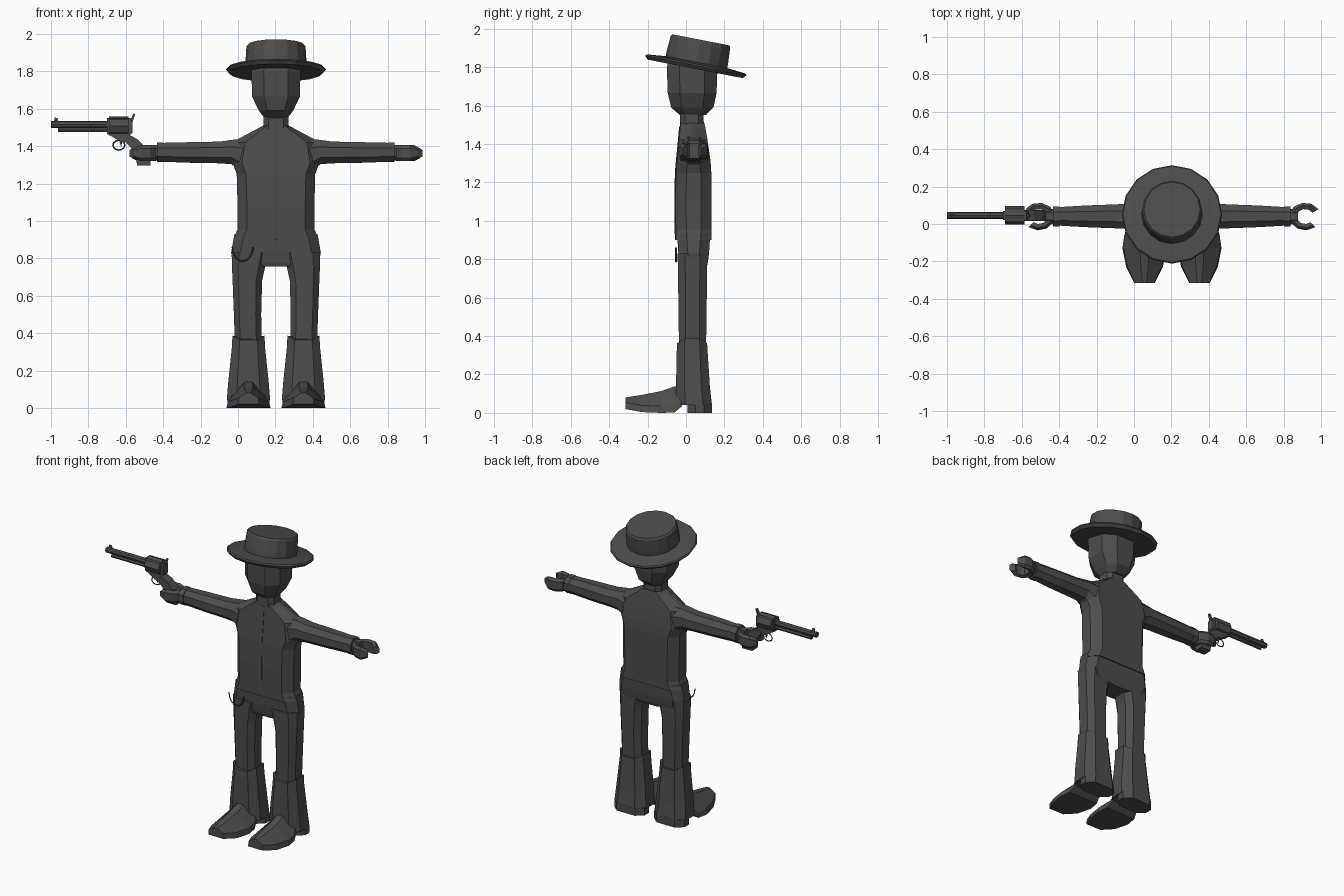
import bpy, bmesh, math
from mathutils import Matrix, Vector

if "Cube" in bpy.data.objects:
    bpy.data.objects.remove(bpy.data.objects["Cube"])

charcoal = bpy.data.materials.new("charcoal_grey")
charcoal.diffuse_color = (0.078, 0.074, 0.070, 1)
charcoal.use_nodes = True
charcoal.node_tree.nodes["Principled BSDF"].inputs["Base Color"].default_value = charcoal.diffuse_color
CX = 0.203   # centre line of the figure


def finish(name, bm):
    bmesh.ops.recalc_face_normals(bm, faces=bm.faces)
    me = bpy.data.meshes.new(name)
    bm.to_mesh(me)
    bm.free()
    me.materials.append(charcoal)
    ob = bpy.data.objects.new(name, me)
    bpy.context.collection.objects.link(ob)
    return ob


def loft(name, rings):
    """Skin a list of closed point rings and cap both ends."""
    bm = bmesh.new()
    vs = [[bm.verts.new(p) for p in r] for r in rings]
    n = len(vs[0])
    for a, b in zip(vs, vs[1:]):
        for i in range(n):
            j = (i + 1) % n
            bm.faces.new((a[i], a[j], b[j], b[i]))
    bm.faces.new(vs[0])
    bm.faces.new(vs[-1])
    return finish(name, bm)


def octagon(hu, hv, cu, cv):
    """Chamfered rectangle, cu and cv are the chamfer sizes."""
    return [(hu, -hv + cv), (hu, hv - cv), (hu - cu, hv), (-hu + cu, hv),
            (-hu, hv - cv), (-hu, -hv + cv), (-hu + cu, -hv), (hu - cu, -hv)]


def ring_z(x, y, z, hx, hy, cx, cy):
    return [(x + u, y + v, z) for u, v in octagon(hx, hy, cx, cy)]


def ring_x(x, y, z, hy, hz):
    return [(x, y + u, z + v) for u, v in octagon(hy, hz, hy * .55, hz * .55)]


def prism(name, outline, y, half):
    """Extrude an x-z outline through y."""
    return loft(name, [[(x, y + d, z) for x, z in outline] for d in (-half, half)])


def rod(name, x0, x1, y, z, r, sides):
    ring = [(r * math.cos(2 * math.pi * i / sides), r * math.sin(2 * math.pi * i / sides))
            for i in range(sides)]
    return loft(name, [[(x, y + u, z + v) for u, v in ring] for x in (x0, x1)])


def wire(name, pts, radius, cyclic=False):
    cu = bpy.data.curves.new(name, 'CURVE')
    cu.dimensions = '3D'
    cu.bevel_depth = radius
    cu.bevel_resolution = 0
    sp = cu.splines.new('POLY')
    sp.points.add(len(pts) - 1)
    for p, q in zip(sp.points, pts):
        p.co = (*q, 1)
    sp.use_cyclic_u = cyclic
    cu.materials.append(charcoal)
    ob = bpy.data.objects.new(name, cu)
    bpy.context.collection.objects.link(ob)


# Jacket: z, half width, y front, y back
coat = [(.90, .228, -.052, .132), (.955, .206, -.053, .132), (1.10, .206, -.055, .133),
        (1.25, .210, -.052, .132), (1.31, .232, -.047, .128), (1.42, .236, -.036, .112),
        (1.49, .105, -.030, .100), (1.51, .068, -.028, .095)]
loft("jacket", [ring_z(CX, (f + b) / 2, z, w, (b - f) / 2, .3 * w if z > 1.4 else .05, .055)
                for z, w, f, b in coat])
# Narrow edge where the jacket closes
loft("jacket_front_edge", [[(CX + x, f + y, z) for x, y in
                            ((-.005, .01), (.012, .01), (.012, -.003), (-.005, -.006))]
                           for z, w, f, b in coat[:-1]])

# Trouser seat
loft("trouser_hips", [ring_z(CX, .04, z, w, h, .05, .05) for z, w, h in
                      ((.755, .10, .065), (.775, .228, .072), (.83, .24, .08), (.93, .222, .086))])

# Neck and head
loft("neck", [ring_z(CX, .03, z, .066, .06, .025, .025) for z in (1.48, 1.60)])
loft("head", [ring_z(CX, y, z, w, h, w * .5, h * .5) for z, w, y, h in
              ((1.55, .062, .035, .066), (1.59, .092, .033, .11), (1.665, .128, .032, .127),
               (1.80, .131, .032, .132), (1.84, .12, .032, .12))])

# Hat: turned profile, tilted backwards
tilt = Matrix.Translation((CX, .05, 1.803)) @ Matrix.Rotation(math.radians(-11), 4, 'X')


def turned(name, profile, sides=16):
    rings = [[tilt @ Vector((r * math.cos(2 * math.pi * i / sides),
                             r * math.sin(2 * math.pi * i / sides), z))
              for i in range(sides)] for r, z in profile]
    return loft(name, rings)


turned("hat_brim", [(.15, -.012), (.252, -.012), (.268, .006), (.262, .014), (.16, .024)])
turned("hat_crown", [(.163, .0), (.163, .05), (.158, .132), (.150, .142)])

for side, word in ((-1, "right"), (1, "left")):
    # Sleeve tapering into a cuff and wrist
    loft(word + "_sleeve", [ring_x(CX + side * d, .041, z, hy, hz) for d, z, hy, hz in
                            ((.17, 1.345, .075, .095), (.238, 1.368, .067, .065),
                             (.30, 1.366, .064, .058), (.46, 1.366, .058, .055),
                             (.63, 1.367, .048, .050))])
    loft(word + "_cuff", [ring_x(CX + side * d, .04, 1.367, .053, .053) for d in (.60, .635)])
    loft(word + "_wrist", [ring_x(CX + side * d, .04, 1.365, h, h) for d, h in
                           ((.62, .042), (.675, .040))])

    # Hand as an open clasp
    clasp = []
    for i in range(9):
        a = math.radians(32 + i * 278 / 8)
        hz = .026 if i in (0, 8) else .043
        c, s = math.cos(a), math.sin(a)
        clasp.append([(CX + side * (.712 + r * 1.15 * c), .040 + r * s, 1.362 + z * hz)
                      for r, z in ((.074, -.6), (.074, .6), (.060, 1), (.040, .8),
                                   (.040, -.8), (.060, -1))])
    loft(word + "_hand", clasp)

    # Trouser leg
    lx = CX + side * .147
    loft(word + "_trouser_leg", [ring_z(lx + side * o, .034, z, w, h, w * .4, h * .5)
                                 for z, o, w, h in
                                 ((.83, -.01, .10, .078), (.75, .0, .088, .076),
                                  (.68, .006, .079, .075), (.50, .005, .073, .073),
                                  (.32, .0, .072, .070))])

    # Boot shaft with a notched top, then heel and pointed foot
    shaft = [ring_z(lx, y, z, w, h, w * .45, h * .5) for z, w, y, h in
             ((.042, .116, .042, .093), (.14, .108, .036, .088), (.33, .088, .032, .080))]
    shaft.append([(x, y, .335 + .6 * abs(x - lx)) for x, y, z in
                  ring_z(lx, .032, 0, .086, .078, .039, .039)])
    loft(word + "_boot_shaft", shaft)
    loft(word + "_boot_heel", [ring_z(lx, .072, z, .112, .063, .045, .04) for z in (0, .05)])
    foot = []
    for y, w, b, t in ((-.02, .095, .035, .14), (-.06, .108, .002, .138), (-.13, .118, .0, .113),
                       (-.23, .098, .004, .094), (-.315, .055, .02, .08)):
        foot.append([(lx + u * w, y, z) for u, z in
                     ((-1, b), (1, b), (.93, b + .035), (.2, t), (-.2, t), (-.93, b + .035))])
    loft(word + "_boot_foot", foot)

# Revolver held in the right hand
GY = .046
rod("gun_barrel", -1.0, -.69, GY, 1.516, .019, 8)
rod("gun_ejector_rod", -.962, -.69, GY, 1.487, .012, 6)
rod("gun_cylinder", -.69, -.585, GY, 1.508, .050, 8)
prism("gun_frame", [(-.70, 1.465), (-.70, 1.55), (-.575, 1.55), (-.565, 1.53),
                    (-.565, 1.47), (-.59, 1.45), (-.61, 1.415), (-.64, 1.43), (-.68, 1.455)],
      GY, .024)
prism("gun_sight", [(-.985, 1.53), (-.98, 1.553), (-.965, 1.55), (-.96, 1.53)], GY, .004)
prism("gun_hammer", [(-.58, 1.53), (-.558, 1.575), (-.55, 1.572), (-.566, 1.52)], GY, .008)
prism("gun_grip", [(-.61, 1.43), (-.58, 1.46), (-.535, 1.435), (-.49, 1.39), (-.468, 1.345),
                   (-.468, 1.297), (-.54, 1.297), (-.545, 1.345), (-.57, 1.39)], GY, .030)
wire("gun_trigger_guard", [(-.637 + .032 * math.cos(i * math.pi / 6), GY,
                            1.405 + .026 * math.sin(i * math.pi / 6)) for i in range(12)],
     .004, True)
prism("gun_trigger", [(-.635, 1.43), (-.625, 1.395), (-.618, 1.43)], GY, .004)

# Thin hanging loop of chain at the right hip
wire("hip_chain", [(.025 + .055 * math.cos(a), -.052, .86 + .075 * math.sin(a))
                   for a in [math.pi + i * math.pi / 8 for i in range(9)]], .004)
